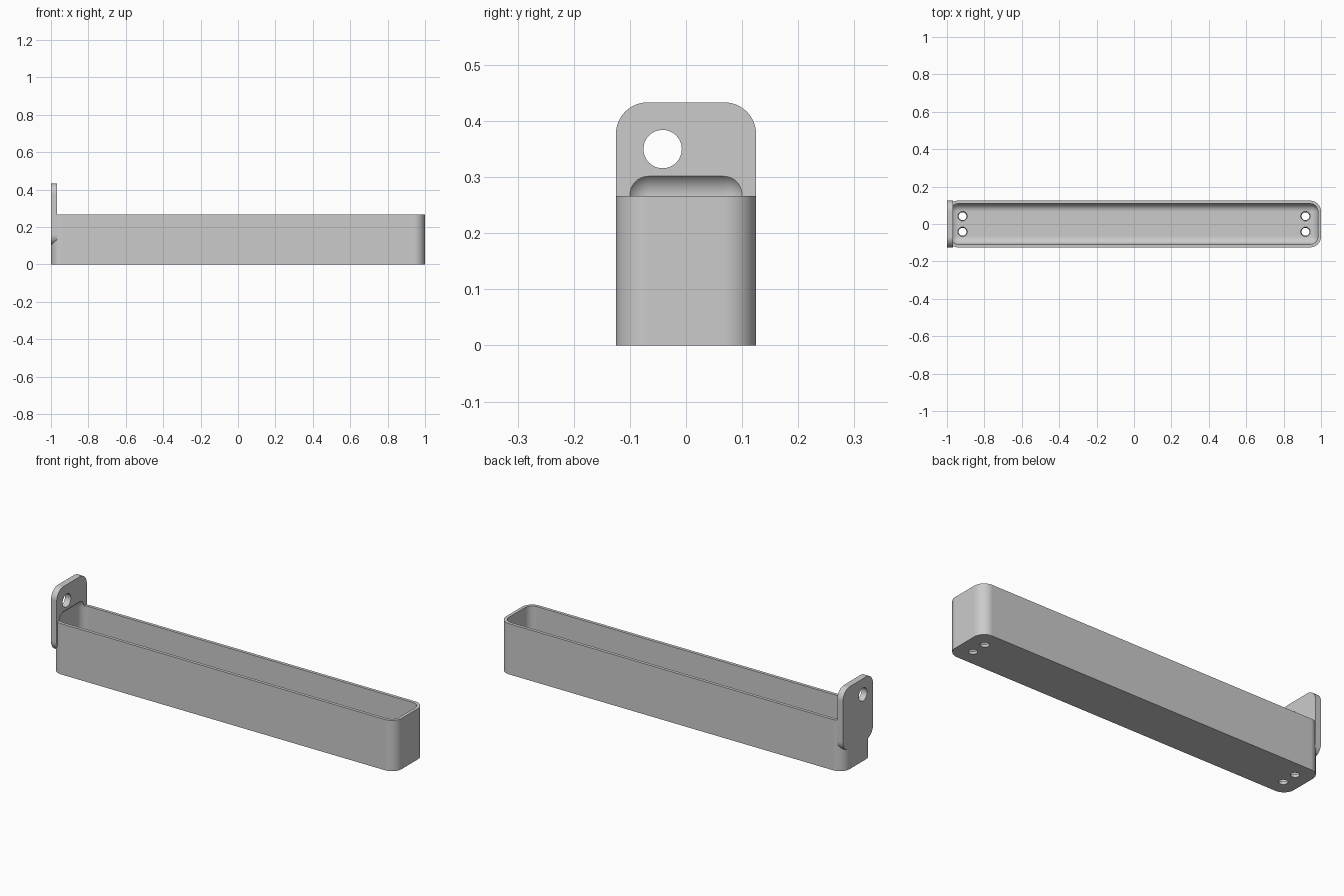
import bpy
import bmesh
import math
from mathutils import Matrix, Vector

U = 1 / 120  # design unit: the tray is 240 units long

default = bpy.data.objects.get("Cube")
if default:
    bpy.data.objects.remove(default, do_unlink=True)

grey = bpy.data.materials.new("light_grey")
grey.use_nodes = True
colour = (0.6, 0.6, 0.6, 1)
grey.diffuse_color = colour
grey.node_tree.nodes["Principled BSDF"].inputs["Base Color"].default_value = colour


def make_object(name, bm):
    bmesh.ops.recalc_face_normals(bm, faces=bm.faces)
    mesh = bpy.data.meshes.new(name)
    bm.to_mesh(mesh)
    bm.free()
    mesh.materials.append(grey)
    obj = bpy.data.objects.new(name, mesh)
    bpy.context.scene.collection.objects.link(obj)
    return obj


def rounded_box(name, low, high, radius, axis=None):
    """Box between two corners; rounds edges along one axis, or every edge."""
    low, high = Vector(low) * U, Vector(high) * U
    bm = bmesh.new()
    bmesh.ops.create_cube(bm, size=1)
    for v in bm.verts:
        v.co = (low + high) / 2 + v.co * (high - low)
    edges = []
    for e in bm.edges:
        d = (e.verts[0].co - e.verts[1].co).normalized()
        if axis is None or abs(d[axis]) > 0.9:
            edges.append(e)
    bmesh.ops.bevel(bm, geom=edges, offset=radius * U, segments=12,
                    profile=0.5, affect="EDGES", clamp_overlap=True)
    return make_object(name, bm)


def drill(name, centre, r_low, r_high, depth, turn=Matrix()):
    bm = bmesh.new()
    bmesh.ops.create_cone(bm, cap_ends=True, segments=48, radius1=r_low * U,
                          radius2=r_high * U, depth=depth * U,
                          matrix=Matrix.Translation(Vector(centre) * U) @ turn)
    return make_object(name, bm)


def combine(target, other, operation):
    mod = target.modifiers.new(operation.lower(), "BOOLEAN")
    mod.operation = operation
    mod.solver = "EXACT"
    mod.object = other
    bpy.context.view_layer.objects.active = target
    bpy.ops.object.modifier_apply(modifier=mod.name)
    bpy.data.objects.remove(other, do_unlink=True)


# Tray body and the hanging tab merged into its end
tray = rounded_box("tray_with_tab", (-120, -15, 0), (120, 15, 32), 7, axis=2)
tab = rounded_box("hanging_tab", (-120, -15, 12.3), (-116, 15, 52), 6.8, axis=0)
combine(tray, tab, "UNION")

# Hollow with rounded floor, also biting slightly into the tab
hollow = rounded_box("hollow_cutter", (-118, -13, 2), (118, 13, 37.2), 5)
combine(tray, hollow, "DIFFERENCE")

# Hanging hole through the tab
sideways = Matrix.Rotation(math.pi / 2, 4, "Y")
combine(tray, drill("tab_hole_cutter", (-118, -5, 42), 4.1, 4.1, 12, sideways), "DIFFERENCE")

# Four slightly tapered holes through the floor
for x in (-110, 110):
    for y in (-5, 5):
        combine(tray, drill("floor_hole_cutter", (x, y, 1), 2.4, 3.2, 3), "DIFFERENCE")

# Smooth rounded corners, crisp rims
bpy.ops.object.select_all(action="DESELECT")
tray.select_set(True)
bpy.context.view_layer.objects.active = tray
bpy.ops.object.shade_smooth_by_angle(angle=math.radians(30))
weighted = tray.modifiers.new("even_shading", "WEIGHTED_NORMAL")
weighted.keep_sharp = True
